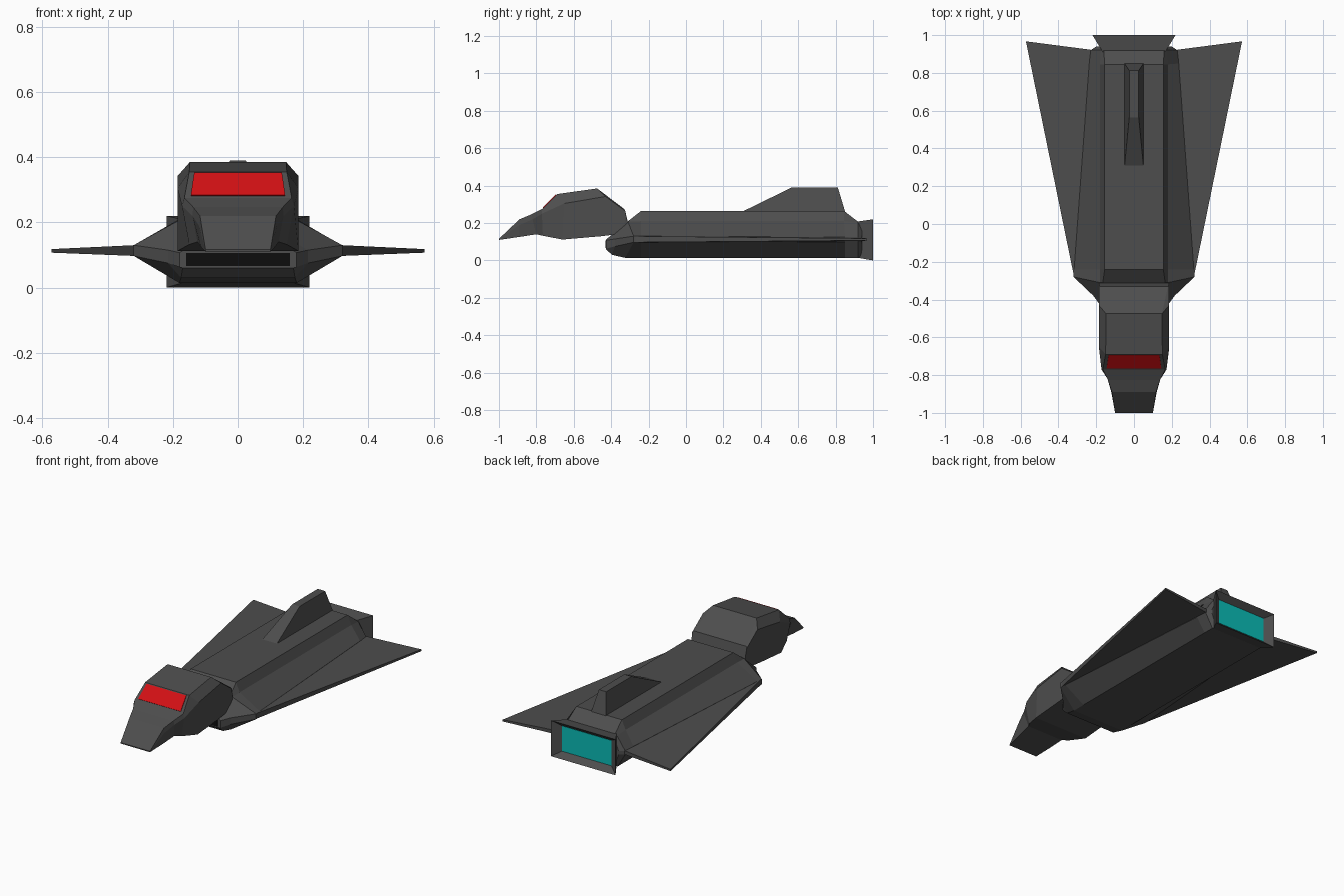
import bpy, bmesh


def material(name, color):
    m = bpy.data.materials.new(name)
    m.diffuse_color = (*color, 1)
    return m


DARK = material("dark_grey", (0.075, 0.075, 0.075))
RED = material("red_glass", (0.65, 0.005, 0.007))
TEAL = material("teal_glow", (0.003, 0.5, 0.47))
BLACK = material("black", (0.004, 0.004, 0.004))


def finish(bm, name, mat):
    bmesh.ops.remove_doubles(bm, verts=bm.verts, dist=0.0005)
    bmesh.ops.recalc_face_normals(bm, faces=bm.faces)
    me = bpy.data.meshes.new(name)
    bm.to_mesh(me)
    bm.free()
    me.materials.append(mat)
    ob = bpy.data.objects.new(name, me)
    bpy.context.collection.objects.link(ob)
    return ob


def loft(name, rows, mat=DARK, cap_end=True):
    """Skin right-half sections (listed top to bottom), mirrored across x = 0."""
    bm = bmesh.new()
    rings = []
    for row in rows:
        full = list(row) + [(-x, y, z) for x, y, z in reversed(row)]
        rings.append([bm.verts.new(p) for p in full])
    n = len(rings[0])
    for a, b in zip(rings, rings[1:]):
        for i in range(n):
            j = (i + 1) % n
            bm.faces.new((a[i], a[j], b[j], b[i]))
    bm.faces.new(rings[0])
    if cap_end:
        bm.faces.new(rings[-1])
    return finish(bm, name, mat)


def rect(x, y, z0, z1):
    return [(x, y, z1), (x, y, z0)]


# Hull: top edge, shoulder, wing root upper, wing root lower, belly edge
loft("hull", [
    [(.17, -.428, .112), (.175, -.428, .11), (.18, -.428, .107), (.18, -.428, .063), (.17, -.428, .06)],
    [(.168, -.395, .138), (.178, -.395, .136), (.215, -.38, .115), (.215, -.38, .075), (.175, -.395, .03)],
    [(.165, -.31, .21), (.18, -.31, .207), (.32, -.28, .13), (.32, -.28, .097), (.18, -.325, .014)],
    [(.155, -.24, .265), (.18, -.24, .21), (.317, -.24, .13), (.317, -.24, .097), (.18, -.24, .014)],
    [(.155, .845, .265), (.18, .845, .21), (.237, .85, .125), (.237, .85, .098), (.18, .85, .014)],
    [(.16, .92, .207), (.175, .92, .2), (.23, .92, .122), (.23, .92, .1), (.18, .92, .014)],
    [(.16, .94, .2), (.17, .94, .19), (.2, .94, .12), (.2, .94, .1), (.17, .94, .02)],
])

# Engine nozzle: flared outside, tapered recess inside
loft("engine_nozzle", [
    rect(.165, .91, .016, .207), rect(.22, 1, 0, .22), rect(.168, .965, .032, .188)])
loft("engine_glow", [rect(.168, .967, .032, .188), rect(.168, .962, .032, .188)], TEAL)

# Front air intake
loft("air_intake", [rect(.16, -.431, .066, .106), rect(.16, -.42, .066, .106)], BLACK)

# Cockpit: roof edge, shoulder, belly edge
loft("cockpit", [
    [(.1, -1, .116), (.1, -1, .113), (.1, -1, .11)],
    [(.117, -.89, .22), (.12, -.89, .19), (.115, -.89, .126)],
    [(.138, -.825, .247), (.14, -.82, .22), (.125, -.8, .14)],
    [(.165, -.77, .275), (.172, -.77, .25), (.15, -.765, .132)],
    [(.15, -.69, .355), (.186, -.65, .305), (.186, -.66, .112)],
    [(.148, -.475, .385), (.186, -.43, .342), (.186, -.45, .13)],
    [(.18, -.33, .275), (.186, -.325, .265), (.186, -.33, .145)],
    [(.18, -.312, .21), (.183, -.312, .2), (.183, -.312, .15)],
])
loft("windshield", [
    [(.135, -.697, .353), (.145, -.766, .284)],
    [(.135, -.691, .347), (.145, -.76, .278)]], RED)

# Tail fin: tapered prism from the deck to a narrow ridge
loft("tail_fin", [
    [(.05, .305, .263), (.05, .85, .263)],
    [(.025, .565, .39), (.025, .812, .39)]])

# Thin delta wings
for side, name in ((1, "right_wing"), (-1, "left_wing")):
    bm = bmesh.new()
    plan = [(.317, -.28, .13, .097), (.572, .967, .118, .107), (.21, .92, .124, .1)]
    up = [bm.verts.new((side * x, y, a)) for x, y, a, b in plan]
    low = [bm.verts.new((side * x, y, b)) for x, y, a, b in plan]
    bm.faces.new(up)
    bm.faces.new(low)
    for i in range(3):
        j = (i + 1) % 3
        bm.faces.new((up[i], up[j], low[j], low[i]))
    finish(bm, name, DARK)
